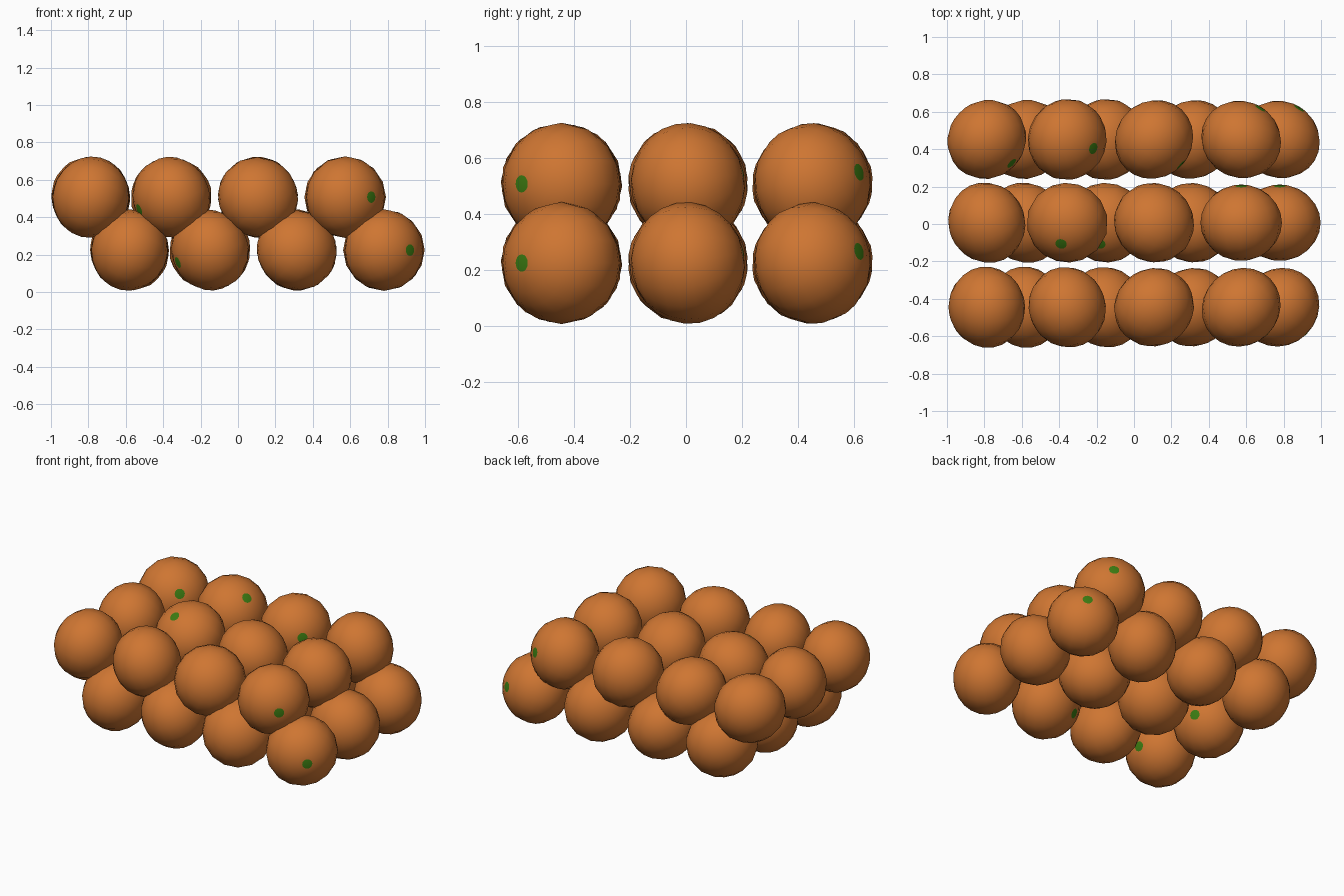
import bpy, bmesh, math
from mathutils import Vector, Matrix

cube = bpy.data.objects.get("Cube")
if cube:
    bpy.data.objects.remove(cube, do_unlink=True)


def make_material(name, rgb):
    mat = bpy.data.materials.new(name)
    mat.use_nodes = True
    mat.diffuse_color = (*rgb, 1)
    mat.node_tree.nodes["Principled BSDF"].inputs["Base Color"].default_value = (*rgb, 1)
    return mat


peel = make_material("orange peel", (0.62, 0.18, 0.032))
stem = make_material("green stem", (0.045, 0.2, 0.006))

WIDE, TALL = 0.218, 0.203      # radius across and along the stem axis
SEGMENTS, RINGS = 16, 12


def fruit_mesh(name, stem_direction):
    """Slightly squashed ball with a small green stem scar cut at its pole."""
    bm = bmesh.new()
    bmesh.ops.create_uvsphere(bm, u_segments=SEGMENTS, v_segments=RINGS, radius=1)
    bmesh.ops.scale(bm, vec=(WIDE, WIDE, TALL), verts=bm.verts)
    cut = TALL * (1 - 0.55 * (1 - math.cos(math.pi / RINGS)))
    bmesh.ops.bisect_plane(bm, geom=bm.verts[:] + bm.edges[:] + bm.faces[:],
                           plane_co=(0, 0, cut), plane_no=(0, 0, 1))
    for face in bm.faces:
        face.smooth = True
        face.material_index = int(face.calc_center_median().z > cut)
    turn = Vector(stem_direction).to_track_quat('Z', 'Y').to_matrix()
    bmesh.ops.rotate(bm, cent=(0, 0, 0), matrix=turn, verts=bm.verts)
    mesh = bpy.data.meshes.new(name)
    bm.to_mesh(mesh)
    bm.free()
    mesh.materials.append(peel)
    mesh.materials.append(stem)
    return mesh


# Stem directions for each row, from right to left
columns = [-0.787, -0.357, 0.107, 0.573]
rows = {
    "front": (-0.445, [(0.2, 0.03, -0.05), (-0.18, -0.08, -0.07),
                       (-0.1, 0.15, -0.1), (0.145, -0.148, 0)]),
    "middle": (0.007, [(0.19, 0.087, -0.05), (-0.035, -0.12, 0.17),
                       (-0.1, -0.12, -0.14), (0, 0.2, 0.04)]),
    "back": (0.452, [(0.14, -0.135, 0.08), (0.145, -0.05, 0.14),
                     (0.15, -0.14, 0.03), (0.11, 0.18, 0.045)]),
}
# The lower layer sits half a fruit to the left of the upper one
layers = {"upper": (0, 0.507), "lower": (0.207, 0.224)}

for row, (y, stems) in rows.items():
    for i, (x, direction) in enumerate(zip(columns, stems), 1):
        mesh = fruit_mesh(f"orange_{row}_{i}", direction)
        for layer, (shift, z) in layers.items():
            orange = bpy.data.objects.new(f"{layer}_{row}_orange_{i}", mesh)
            orange.location = (x + shift, y, z)
            bpy.context.collection.objects.link(orange)
